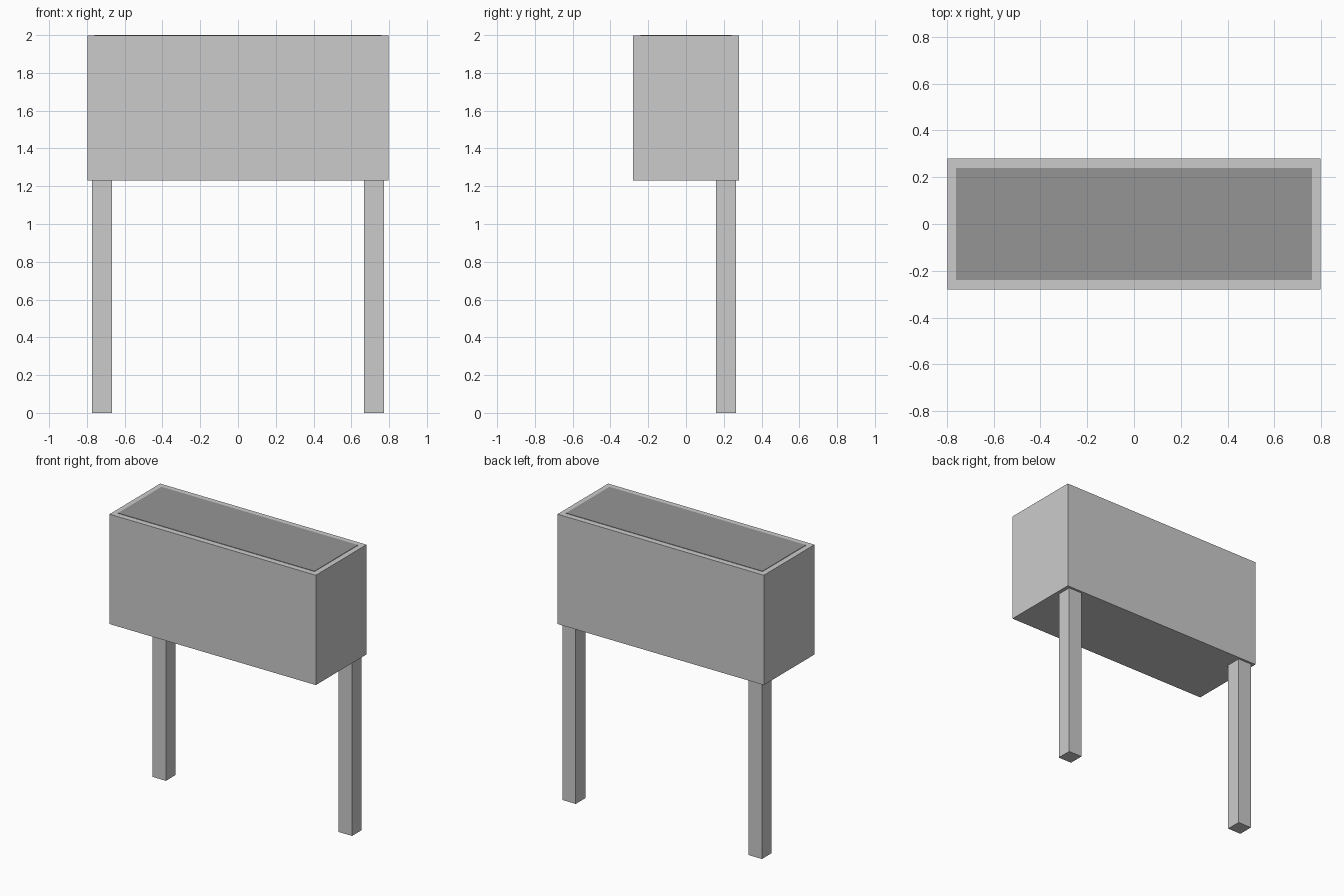
import bpy
import bmesh

if "Cube" in bpy.data.objects:
    bpy.data.objects.remove(bpy.data.objects["Cube"])


def box(name, lo, hi):
    """Axis-aligned box between two opposite corners."""
    bm = bmesh.new()
    bmesh.ops.create_cube(bm, size=1)
    for v in bm.verts:
        v.co = [lo[i] if v.co[i] < 0 else hi[i] for i in range(3)]
    mesh = bpy.data.meshes.new(name)
    bm.to_mesh(mesh)
    bm.free()
    obj = bpy.data.objects.new(name, mesh)
    bpy.context.collection.objects.link(obj)
    return obj


# Main box
box("box_body", (-0.798, -0.28, 1.229), (0.798, 0.28, 1.997))

# Dark inset panel, almost flush with the rim
panel = box("top_panel", (-0.76, -0.24, 1.997), (0.76, 0.24, 2.0))
dark = bpy.data.materials.new("dark_grey")
dark.diffuse_color = (0.3, 0.3, 0.3, 1)
dark.use_nodes = True
dark.node_tree.nodes["Principled BSDF"].inputs["Base Color"].default_value = dark.diffuse_color
panel.data.materials.append(dark)

# Two square legs under the back edge
for side, x in (("left", -0.72), ("right", 0.72)):
    box(side + "_leg", (x - 0.052, 0.158, 0), (x + 0.052, 0.264, 1.229))
